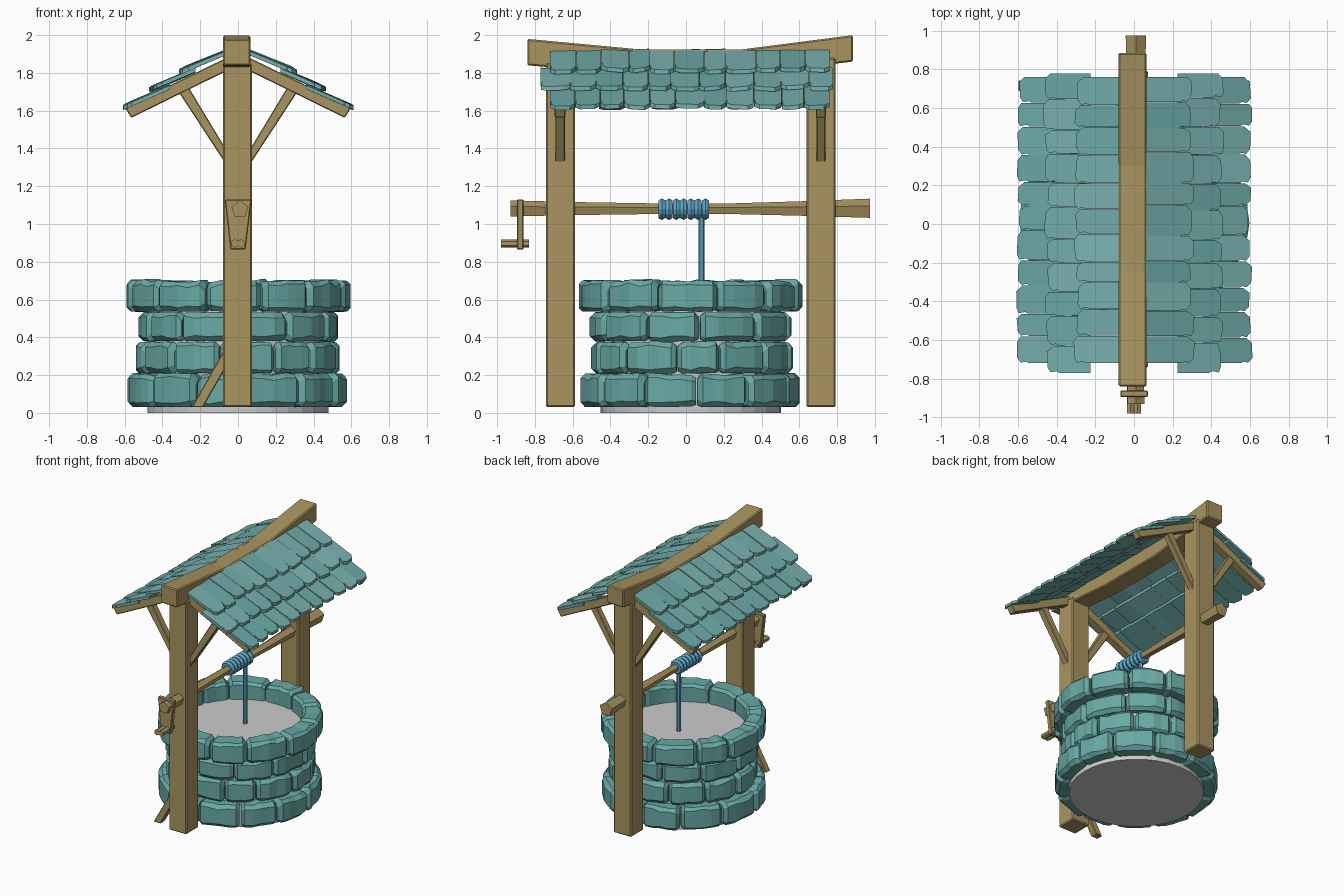
import bpy, bmesh, random
from math import sin, cos, pi, radians

if "Cube" in bpy.data.objects:
    bpy.data.objects.remove(bpy.data.objects["Cube"])

random.seed(4)
J = lambda a: random.uniform(-a, a)


def material(name, rgb):
    m = bpy.data.materials.new(name)
    m.diffuse_color = (*rgb, 1)
    m.use_nodes = True
    m.node_tree.nodes["Principled BSDF"].inputs["Base Color"].default_value = m.diffuse_color
    return m


STONE = material("stone_teal", (0.14, 0.40, 0.38))
SLATE = [material("slate_%d" % i, c) for i, c in
         enumerate([(0.15, 0.40, 0.39), (0.18, 0.43, 0.42), (0.20, 0.45, 0.45)])]
WOOD = material("wood", (0.40, 0.30, 0.12))
ROPE = material("rope_blue", (0.11, 0.38, 0.58))


def loft(name, sections, mat=None, bevel=0):
    """Closed solid skinned through rings with equal point counts."""
    bm = bmesh.new()
    rings = [[bm.verts.new(p) for p in s] for s in sections]
    n = len(rings[0])
    for a, b in zip(rings, rings[1:]):
        for i in range(n):
            k = (i + 1) % n
            bm.faces.new((a[i], a[k], b[k], b[i]))
    bm.faces.new(rings[0][::-1])
    bm.faces.new(rings[-1])
    bmesh.ops.recalc_face_normals(bm, faces=bm.faces)
    me = bpy.data.meshes.new(name)
    bm.to_mesh(me)
    bm.free()
    ob = bpy.data.objects.new(name, me)
    bpy.context.collection.objects.link(ob)
    if mat:
        me.materials.append(mat)
    if bevel:
        mod = ob.modifiers.new("bevel", "BEVEL")
        mod.width, mod.segments = bevel, 1
    return ob


def slab(name, outline, y0, y1, mat=WOOD, bevel=0.005):
    """Front-view (x, z) outline extruded along y."""
    return loft(name, [[(x, y, z) for x, z in outline] for y in (y0, y1)], mat, bevel)


def rod(name, stations, x, z, n, mat=WOOD):
    """Many-sided bar along y through (y, radius) stations."""
    return loft(name, [[(x + r * sin(2 * pi * i / n), y, z + r * cos(2 * pi * i / n))
                        for i in range(n)] for y, r in stations], mat)


# Well core, visible as the grey surface inside the ring and under the stones
CY = 0.025
bpy.ops.mesh.primitive_cylinder_add(vertices=32, radius=0.478, depth=0.57,
                                    location=(0, CY, 0.285))
bpy.context.object.name = "well_core"


# Courses of chamfered, slightly uneven stones
def stone(name, a0, a1, r0, r1, z0, z1, wavy):
    gap, steps = 0.008, 4
    a0, a1 = a0 + gap, a1 - gap
    ch = 0.045
    angles = [a0, a0 + ch] + [a0 + ch + (a1 - a0 - 2 * ch) * i / steps
                              for i in range(1, steps)] + [a1 - ch, a1]
    push = J(0.008)
    secs = []
    for i, a in enumerate(angles):
        end = i in (0, len(angles) - 1)
        s = 0.022 if end else 0
        ro = r1 + push - s + (0 if end else J(0.006))
        ri = r0 + s * 0.5
        t, b = z1 - s + J(wavy), z0 + s * 0.5 + abs(J(0.004))
        c = 0.024 + J(0.008)
        prof = [(ri, b + .015), (ri + .015, b), (ro - c, b), (ro, b + c),
                (ro, t - c), (ro - c, t), (ri + .02, t), (ri, t - .02)]
        secs.append([(r * cos(a), CY + r * sin(a), z) for r, z in prof])
    loft(name, secs, STONE)


courses = [(0.03, 0.205, 0.575, 12, 0.006, 5), (0.208, 0.375, 0.53, 12, 0.003, 20),
           (0.378, 0.532, 0.53, 11, 0.002, 8), (0.535, 0.70, 0.587, 12, 0.008, 12)]
for ci, (z0, z1, r, n, wavy, start) in enumerate(courses):
    cuts = [radians(start) + 2 * pi * (i + J(0.1)) / n for i in range(n)]
    cuts.append(cuts[0] + 2 * pi)
    for i in range(n):
        stone("stone_%d_%d" % (ci, i), cuts[i], cuts[i + 1], 0.445, r, z0, z1, wavy)

# Posts
for name, y0, y1, top in (("front_post", -0.742, -0.588, 1.85), ("back_post", 0.638, 0.792, 1.88)):
    slab(name, [(-.08, .03), (.073, .03), (.073, top), (-.08, top)], y0, y1, bevel=0.008)

# Sagging ridge beam
ridge = [(-0.84, 1.84, 1.98), (-0.25, 1.79, 1.925), (0.30, 1.79, 1.925), (0.885, 1.86, 2.0)]
loft("ridge_beam", [[(-.08, y, b), (.065, y, b), (.065, y, t), (-.08, y, t)]
                    for y, b, t in ridge], WOOD, 0.008)

# Rafters and roof braces at both posts, mirrored left and right
for end, y0, y1 in (("front", -0.695, -0.638), ("back", 0.687, 0.742)):
    for side, s in (("left", -1), ("right", 1)):
        slab("%s_%s_rafter" % (end, side),
             [(s * x, z) for x, z in ((.03, 1.895), (.60, 1.618), (.565, 1.562), (.03, 1.825))],
             y0, y1)
        slab("%s_%s_brace" % (end, side),
             [(s * x, z) for x, z in ((.06, 1.31), (.06, 1.39), (.262, 1.725), (.315, 1.70))],
             y0 + .003, y1 - .003)

# Single prop at the foot of the front post
slab("foot_prop", [(-.07, .34), (-.07, .23), (-.185, .03), (-.245, .03)], -0.695, -0.64)

# Roof shingles: (inner x, inner z, outer x, outer z, y start, y end)
rows = [(.05, 1.925, .30, 1.822, -.72, .76), (.225, 1.826, .455, 1.727, -.77, .78),
        (.36, 1.738, .60, 1.632, -.72, .76)]
for side, s in (("left", -1), ("right", 1)):
    for ri, (xa, za, xb, zb, ya, yb) in enumerate(rows):
        n = 11
        cuts = [ya] + [ya + (yb - ya) * (i + J(0.12)) / n for i in range(1, n)] + [yb]
        slope = (zb - za) / (xb - xa)
        for i in range(n):
            y0, y1 = cuts[i] + .001, cuts[i + 1] - .001
            w, tip = y1 - y0, xb + J(0.012)
            outline = [(xa, y0), (tip - .06, y0), (tip - .045, y0 + .008),
                       (tip - .018 + J(.008), y0 + .002), (tip, y0 + w * .2),
                       (tip + J(.006), y1 - w * .2), (tip - .025 + J(.01), y1), (xa, y1)]
            lift, tilt = J(0.003), J(0.05)

            def top(x, y):
                return za + slope * (x - xa) + lift + tilt * (y - y0 - w / 2) * (1 + (x - xa) * 3)
            loft("%s_shingle_%d_%d" % (side, ri, i),
                 [[(s * x, y, top(x, y) - d) for x, y in outline] for d in (0.022, 0)],
                 random.choice(SLATE))

# Windlass axle, crank plate and double handle
rod("axle", [(-.93, .047), (-.58, .038), (-.1, .03), (.2, .03), (.6, .042), (.975, .056)],
    0.01, 1.078, 5)
slab("crank_plate", [(-.07, 1.13), (.072, 1.13), (.04, .865), (-.04, .865)], -0.895, -0.86)
for i, x in enumerate((-.017, .017)):
    rod("crank_handle_%d" % i, [(-.98, .022), (-.83, .022)], x, 0.897, 6)

# Rope wound on the axle and hanging into the well
for i in range(7):
    bpy.ops.mesh.primitive_torus_add(major_segments=12, minor_segments=6, major_radius=0.036,
                                     minor_radius=0.021, rotation=(pi / 2, 0, 0),
                                     location=(0.005, -0.128 + i * 0.0385, 1.078))
    bpy.context.object.name = "rope_coil_%d" % i
    bpy.context.object.data.materials.append(ROPE)
bpy.ops.mesh.primitive_cylinder_add(vertices=6, radius=0.016, depth=0.53,
                                    location=(0.005, 0.082, 0.825))
bpy.context.object.name = "hanging_rope"
bpy.context.object.data.materials.append(ROPE)
